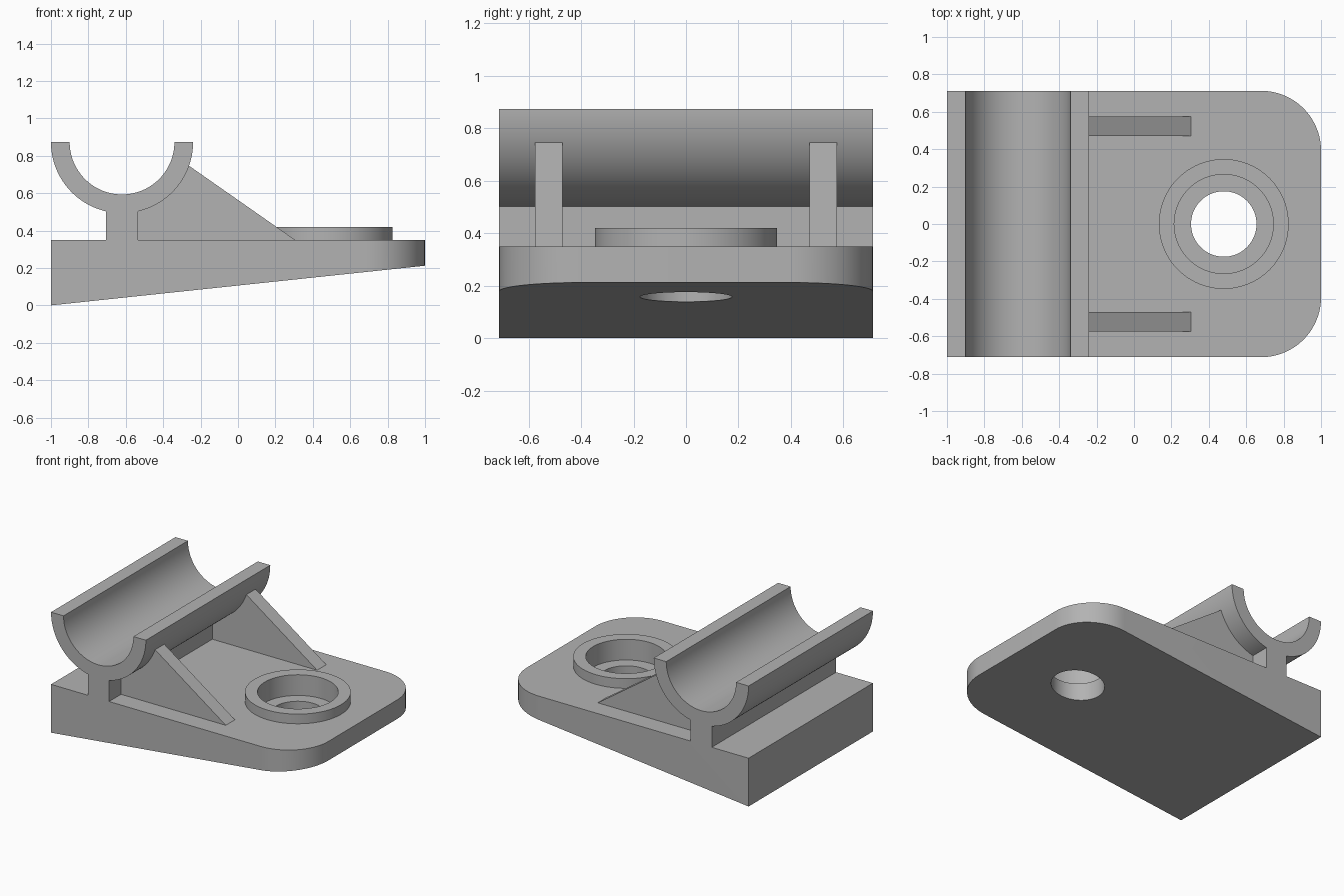
import bpy, bmesh, math
from mathutils import Matrix

cube = bpy.data.objects.get("Cube")
if cube:
    bpy.data.objects.remove(cube, do_unlink=True)

grey = bpy.data.materials.new("plain grey")
grey.use_nodes = True
COLOUR = (0.45, 0.45, 0.45, 1)
grey.diffuse_color = COLOUR
grey.node_tree.nodes["Principled BSDF"].inputs["Base Color"].default_value = COLOUR

HALF_WIDTH = 0.712
DECK = 0.35            # height of the base's top face
BORE_X = 0.48
CRADLE = (-0.62, 0.873)  # centre of the cradle in x, z


def make_object(name, bm):
    bmesh.ops.recalc_face_normals(bm, faces=bm.faces)
    mesh = bpy.data.meshes.new(name)
    bm.to_mesh(mesh)
    bm.free()
    mesh.materials.append(grey)
    obj = bpy.data.objects.new(name, mesh)
    bpy.context.collection.objects.link(obj)
    return obj


def extrude_profile(points, y0, y1):
    """Extrude an x, z outline along y."""
    bm = bmesh.new()
    face = bm.faces.new([bm.verts.new((x, y0, z)) for x, z in points])
    out = bmesh.ops.extrude_face_region(bm, geom=[face])
    moved = [v for v in out["geom"] if isinstance(v, bmesh.types.BMVert)]
    bmesh.ops.translate(bm, verts=moved, vec=(0, y1 - y0, 0))
    return bm


def cradle_arc(radius, start, end, steps=40):
    """Points on an arc about the cradle centre, angles in degrees."""
    angles = [math.radians(start + (end - start) * i / steps) for i in range(steps + 1)]
    return [(CRADLE[0] + radius * math.cos(a), CRADLE[1] + radius * math.sin(a)) for a in angles]


def cylinder(name, radius, z0, z1):
    bm = bmesh.new()
    bmesh.ops.create_cone(bm, cap_ends=True, segments=96, radius1=radius, radius2=radius,
                          depth=z1 - z0, matrix=Matrix.Translation((BORE_X, 0, (z0 + z1) / 2)))
    return make_object(name, bm)


def cut(obj, cutter):
    mod = obj.modifiers.new("bore", "BOOLEAN")
    mod.operation = "DIFFERENCE"
    mod.solver = "EXACT"
    mod.object = cutter
    bpy.context.view_layer.objects.active = obj
    bpy.ops.object.modifier_apply(modifier=mod.name)


# Body: base, web and open cradle as one side profile
OUTER, INNER, WEB = 0.38, 0.28, 0.085
lean = math.degrees(math.asin(WEB / OUTER))
profile = [(-1, 0), (1, 0), (1, DECK), (CRADLE[0] + WEB, DECK)]
profile += cradle_arc(OUTER, -90 + lean, 0)
profile += cradle_arc(INNER, 0, -180, 64)
profile += cradle_arc(OUTER, -180, -90 - lean)
profile += [(CRADLE[0] - WEB, DECK), (-1, DECK)]
bm = extrude_profile(profile, -HALF_WIDTH, HALF_WIDTH)

# Rounded corners at the free end, then the sloping underside
corners = [e for e in bm.edges
           if all(v.co.x > 0.99 for v in e.verts)
           and abs(e.verts[0].co.y - e.verts[1].co.y) < 0.01]
bmesh.ops.bevel(bm, geom=corners, offset=0.32, segments=20, profile=0.5, affect="EDGES")
for v in bm.verts:
    if v.co.z < 0.001:
        v.co.z = 0.106 * (v.co.x + 1)
body = make_object("bracket_body", bm)

# Raised boss around the bore
boss = cylinder("boss_ring", 0.347, DECK - 0.02, 0.42)

# Counterbore and through hole
counterbore = cylinder("counterbore_cutter", 0.265, 0.27, 0.6)
hole = cylinder("hole_cutter", 0.175, -0.2, 0.6)
cut(body, counterbore)
cut(body, hole)
cut(boss, counterbore)
for cutter in (counterbore, hole):
    bpy.data.objects.remove(cutter, do_unlink=True)

# Gusset ribs between cradle and base
rib_profile = cradle_arc(0.33, -90, -17, 24)
rib_profile += [(-0.26, 0.745), (0.305, DECK), (0.25, DECK - 0.02), (CRADLE[0], DECK - 0.02)]
ribs = []
for name, side in (("left_rib", 1), ("right_rib", -1)):
    ribs.append(make_object(name, extrude_profile(rib_profile, side * 0.47, side * 0.575)))

# Smooth the round walls, keep the corners sharp
bpy.ops.object.select_all(action="DESELECT")
for obj in [body, boss] + ribs:
    obj.select_set(True)
bpy.context.view_layer.objects.active = body
bpy.ops.object.shade_smooth_by_angle(angle=math.radians(30))
